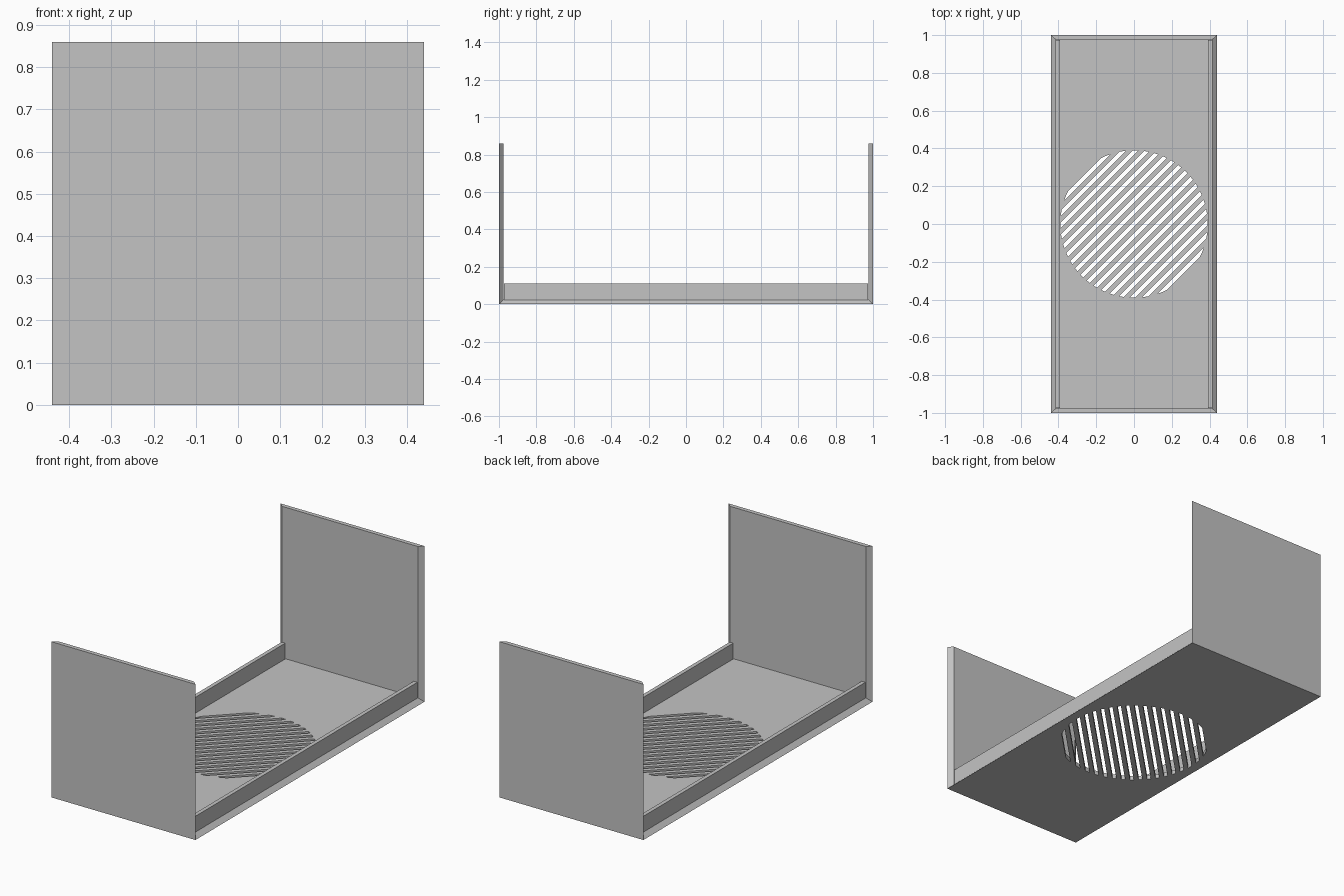
import bpy, bmesh, math

if "Cube" in bpy.data.objects:
    bpy.data.objects.remove(bpy.data.objects["Cube"], do_unlink=True)

HALF_W, HALF_L, HEIGHT = 0.44, 1.0, 0.86
THICK, INSET = 0.0235, 0.025
VENT_R, SLOTS, SLOT_W, SLOT_SPAN = 0.39, 17, 0.02, 0.36

grey = bpy.data.materials.new("plain grey")
grey.use_nodes = True
colour = (0.55, 0.55, 0.55, 1)
grey.diffuse_color = colour
grey.node_tree.nodes["Principled BSDF"].inputs["Base Color"].default_value = colour


def make_object(name, bm):
    bmesh.ops.recalc_face_normals(bm, faces=bm.faces)
    mesh = bpy.data.meshes.new(name)
    bm.to_mesh(mesh)
    bm.free()
    mesh.materials.append(grey)
    obj = bpy.data.objects.new(name, mesh)
    bpy.context.collection.objects.link(obj)
    return obj


def u_path(bm, x, inset):
    """Four points of a U: front wall top, floor front, floor back, back wall top."""
    y = HALF_L - inset
    return [bm.verts.new((x, *p)) for p in
            ((-y, HEIGHT), (-y, inset), (y, inset), (y, HEIGHT))]


# U-shaped tray with mitred side edges
bm = bmesh.new()
loops = [u_path(bm, -HALF_W, 0), u_path(bm, HALF_W, 0),
         u_path(bm, HALF_W - INSET, THICK), u_path(bm, INSET - HALF_W, THICK)]
for k in range(4):
    a, b = loops[k], loops[(k + 1) % 4]
    for i in range(3):
        bm.faces.new((a[i], a[i + 1], b[i + 1], b[i]))
for end in (0, 3):
    bm.faces.new([loop[end] for loop in loops])
tray = make_object("tray", bm)

# Diagonal vent slots, trimmed to a circle
bm = bmesh.new()
c = math.sqrt(0.5)
for i in range(SLOTS):
    mid = SLOT_SPAN * (2 * i / (SLOTS - 1) - 1)
    across = [mid + SLOT_W * t for t in (-0.5, 0, 0.5)]
    ends = [(math.sqrt(max(VENT_R ** 2 - u * u, 0)), u) for u in across]
    outline = ends + [(-s, u) for s, u in reversed(ends)]
    face = bm.faces.new([bm.verts.new(((s - u) * c, (s + u) * c, -0.05))
                         for s, u in outline])
    top = bmesh.ops.extrude_face_region(bm, geom=[face])["geom"]
    bmesh.ops.translate(bm, vec=(0, 0, 0.15),
                        verts=[v for v in top if isinstance(v, bmesh.types.BMVert)])
cutter = make_object("vent_cutter", bm)
cutter.hide_render = True

cut = tray.modifiers.new("vent", "BOOLEAN")
cut.operation = "DIFFERENCE"
cut.solver = "EXACT"
cut.object = cutter
bpy.context.view_layer.objects.active = tray
bpy.ops.object.modifier_apply(modifier=cut.name)
bpy.data.objects.remove(cutter, do_unlink=True)

# Low side flanges standing on the floor
for side, name in ((1, "left_flange"), (-1, "right_flange")):
    bm = bmesh.new()
    bmesh.ops.create_cube(bm, size=1)
    bmesh.ops.scale(bm, vec=(0.022, 1.946, 0.088), verts=bm.verts)
    bmesh.ops.translate(bm, vec=(side * 0.404, 0, 0.067), verts=bm.verts)
    make_object(name, bm)
